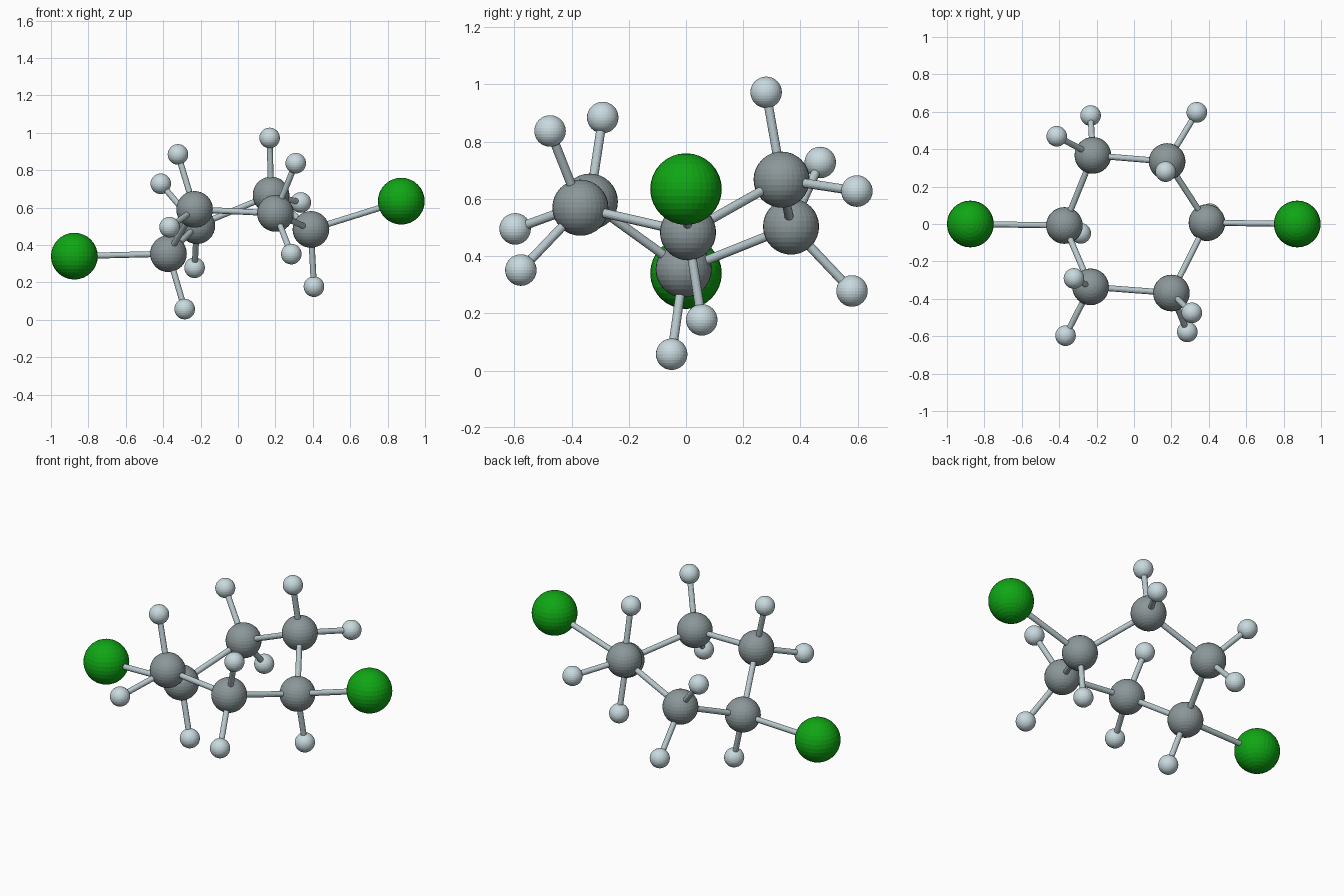
import bpy
from mathutils import Vector

if "Cube" in bpy.data.objects:
    bpy.data.objects.remove(bpy.data.objects["Cube"])


def material(name, rgb):
    m = bpy.data.materials.new(name)
    m.diffuse_color = (*rgb, 1)
    m.use_nodes = True
    m.node_tree.nodes["Principled BSDF"].inputs["Base Color"].default_value = m.diffuse_color
    return m


GREY = material("carbon_grey", (0.26, 0.31, 0.32))
PALE = material("hydrogen_pale", (0.58, 0.70, 0.74))
GREEN = material("chlorine_green", (0.005, 0.38, 0.007))
STEEL = material("bond_steel", (0.48, 0.58, 0.61))


def atom(name, pos, radius, mat):
    bpy.ops.mesh.primitive_uv_sphere_add(segments=32, ring_count=16, radius=radius, location=pos)
    ob = bpy.context.object
    ob.name = name
    ob.data.materials.append(mat)


def bond(name, a, b):
    a, b = Vector(a), Vector(b)
    d = b - a
    bpy.ops.mesh.primitive_cylinder_add(vertices=16, radius=0.016, depth=d.length, location=(a + b) / 2)
    ob = bpy.context.object
    ob.name = name
    ob.rotation_euler = d.to_track_quat('Z', 'Y').to_euler()
    ob.data.materials.append(STEEL)


# Ring carbons in order, each with its attached atoms
ring = [
    ((-0.372, -0.008, 0.353), [("chlorine", (-0.875, 0.0, 0.34)), ("hydrogen", (-0.285, -0.05, 0.057))]),
    ((-0.22, 0.367, 0.503), [("hydrogen", (-0.232, 0.58, 0.278)), ("hydrogen", (-0.413, 0.469, 0.727))]),
    ((0.177, 0.334, 0.667), [("hydrogen", (0.336, 0.597, 0.627)), ("hydrogen", (0.169, 0.28, 0.972))]),
    ((0.39, 0.007, 0.483), [("chlorine", (0.873, 0.0, 0.634)), ("hydrogen", (0.406, 0.055, 0.177))]),
    ((0.2, -0.369, 0.569), [("hydrogen", (0.309, -0.475, 0.837)), ("hydrogen", (0.285, -0.577, 0.351))]),
    ((-0.232, -0.336, 0.59), [("hydrogen", (-0.366, -0.597, 0.495)), ("hydrogen", (-0.321, -0.291, 0.884))]),
]
style = {"chlorine": (0.125, GREEN), "hydrogen": (0.055, PALE)}

for i, (pos, attached) in enumerate(ring):
    atom(f"carbon_atom_{i + 1}", pos, 0.098, GREY)
    bond(f"ring_bond_{i + 1}", pos, ring[(i + 1) % len(ring)][0])
    for j, (kind, p) in enumerate(attached):
        atom(f"{kind}_atom_{i + 1}_{j + 1}", p, *style[kind])
        bond(f"{kind}_bond_{i + 1}_{j + 1}", pos, p)
